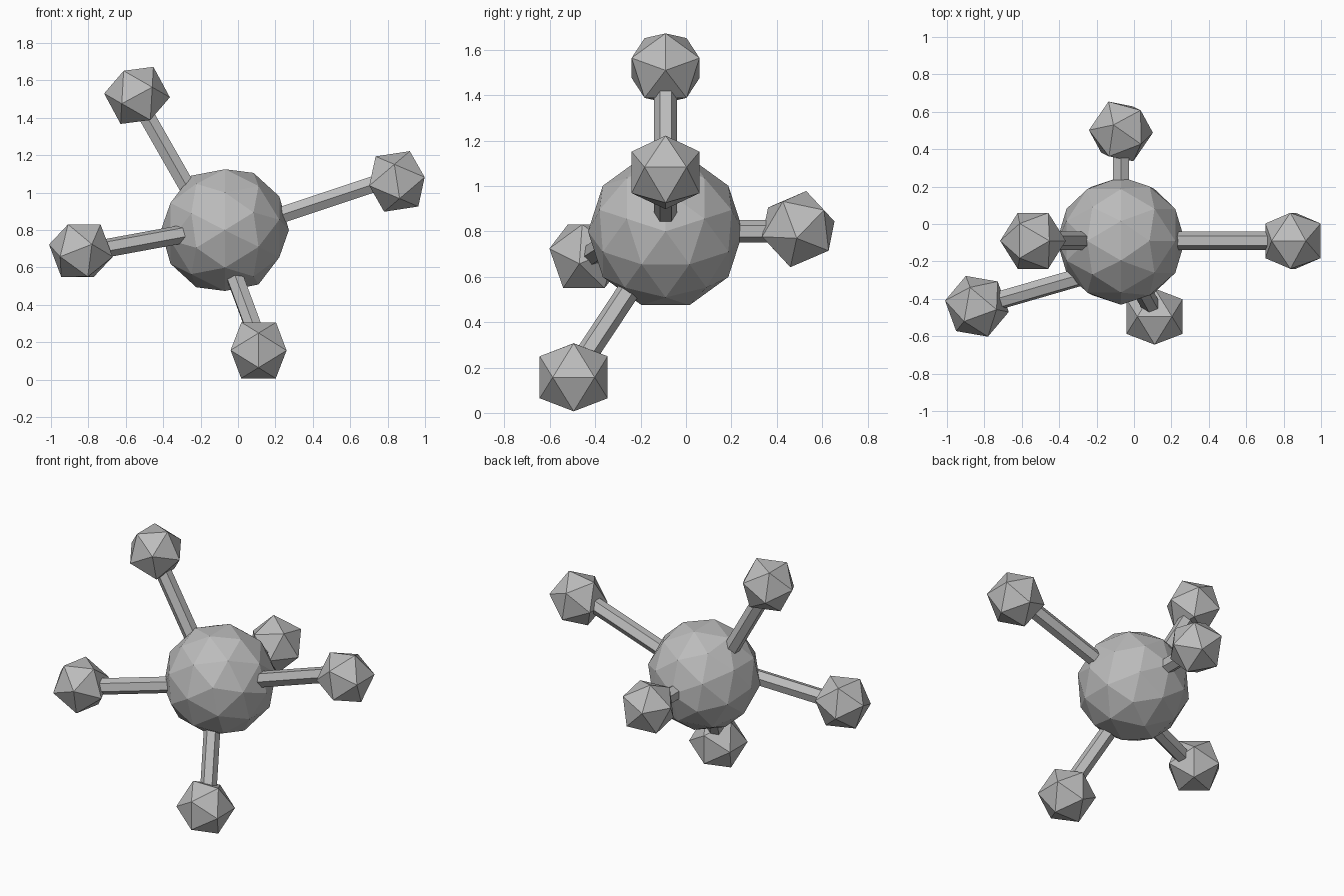
import bpy
from mathutils import Vector, Matrix

default = bpy.data.objects.get("Cube")
if default:
    bpy.data.objects.remove(default)

# One plain grey for everything
grey = bpy.data.materials.new("plain_grey")
grey.use_nodes = True
colour = (0.5, 0.5, 0.5, 1)
grey.diffuse_color = colour
grey.node_tree.nodes["Principled BSDF"].inputs["Base Color"].default_value = colour


def finish(name):
    obj = bpy.context.object
    obj.name = name
    obj.data.name = name
    obj.data.materials.append(grey)
    return obj


def ball(name, centre, radius, level, pole, side):
    """Faceted ball with one corner along pole and a neighbouring corner towards side."""
    bpy.ops.mesh.primitive_ico_sphere_add(subdivisions=level, radius=radius)
    obj = finish(name)
    z = Vector(pole).normalized()
    x = Vector(side)
    x = (x - z * x.dot(z)).normalized()
    turn = Matrix((x, z.cross(x), z)).transposed().to_4x4()
    obj.matrix_world = Matrix.Translation(centre) @ turn


def rod(name, start, end):
    """Six-sided rod between two points."""
    a, b = Vector(start), Vector(end)
    bpy.ops.mesh.primitive_cylinder_add(vertices=6, radius=0.05, depth=(b - a).length)
    obj = finish(name)
    turn = Vector((0, 0, 1)).rotation_difference(b - a).to_matrix().to_4x4()
    obj.matrix_world = Matrix.Translation((a + b) / 2) @ turn


# Large central ball
ball("core_ball", (-0.07, -0.09, 0.80), 0.342, 2, (1, 0, 0), (0.45, 0, 0.89))

# Outer balls: name, centre, pole, side, rod start, rod end
arms = [
    ("left", (0.85, -0.09, 1.06), (0.39, 0, 0.92), (-0.64, 0, 0.77),
     (-0.07, -0.09, 0.78), (0.80, -0.09, 1.07)),
    ("upper", (-0.54, -0.09, 1.52), (0.5, 0, 0.87), (1, 0, -0.05),
     (-0.14, -0.09, 0.80), (-0.54, -0.09, 1.50)),
    ("right", (-0.84, -0.44, 0.69), (0.6, -0.1, 0.8), (-0.39, -0.46, 0.8),
     (-0.07, -0.22, 0.82), (-0.83, -0.44, 0.68)),
    ("lower", (0.11, -0.495, 0.157), (0.53, 0, 0.85), (-0.53, 0, 0.85),
     (-0.11, -0.08, 0.80), (0.12, -0.49, 0.18)),
    ("back", (-0.07, 0.495, 0.81), (0.97, -0.04, -0.23), (0.2, -0.2, -0.96),
     (-0.07, -0.09, 0.80), (-0.07, 0.49, 0.80)),
]
for name, centre, pole, side, start, end in arms:
    ball(name + "_ball", centre, 0.176, 1, pole, side)
    rod(name + "_rod", start, end)
